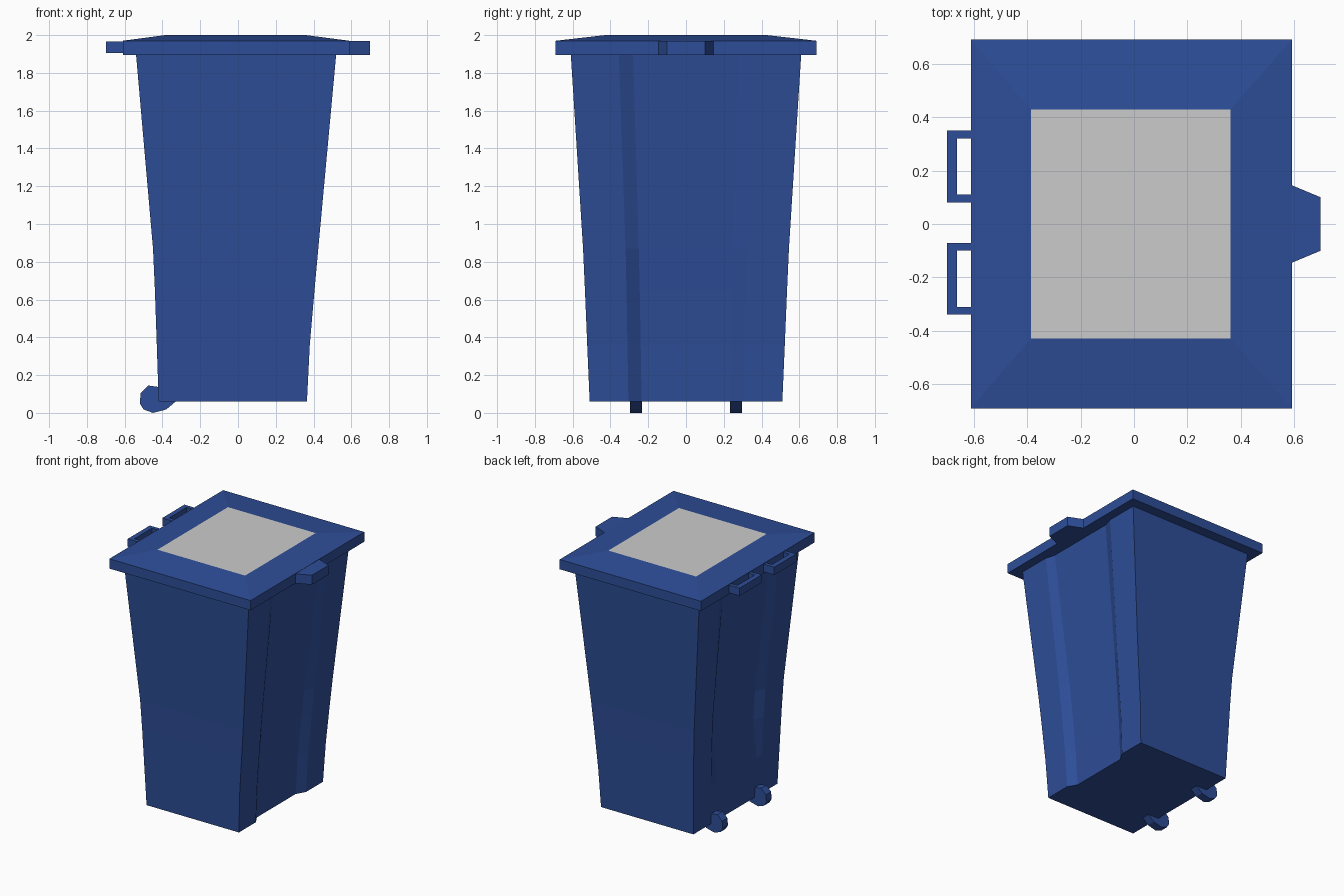
import bpy, bmesh

if "Cube" in bpy.data.objects:
    bpy.data.objects.remove(bpy.data.objects["Cube"])

blue = bpy.data.materials.new("blue_plastic")
blue.diffuse_color = (0.027, 0.076, 0.316, 1)
blue.use_nodes = True
blue.node_tree.nodes["Principled BSDF"].inputs["Base Color"].default_value = blue.diffuse_color
grey = bpy.data.materials.new("grey_panel")
grey.diffuse_color = (0.8, 0.8, 0.8, 1)
grey.use_nodes = True
grey.node_tree.nodes["Principled BSDF"].inputs["Base Color"].default_value = grey.diffuse_color


def loft(name, rings, cap_material=0):
    """Skin a stack of equal-length rings and cap both ends."""
    bm = bmesh.new()
    loops = [[bm.verts.new(p) for p in ring] for ring in rings]
    n = len(loops[0])
    for lo, hi in zip(loops, loops[1:]):
        for i in range(n):
            j = (i + 1) % n
            bm.faces.new((lo[i], lo[j], hi[j], hi[i]))
    bm.faces.new(loops[0][::-1])
    cap = bm.faces.new(loops[-1])
    bmesh.ops.recalc_face_normals(bm, faces=bm.faces)
    cap.material_index = cap_material
    mesh = bpy.data.meshes.new(name)
    bm.to_mesh(mesh)
    bm.free()
    mesh.materials.append(blue)
    mesh.materials.append(grey)
    obj = bpy.data.objects.new(name, mesh)
    bpy.context.collection.objects.link(obj)
    return obj


def rect(x0, x1, y, z):
    return [(x0, -y, z), (x1, -y, z), (x1, y, z), (x0, y, z)]


def plate(name, outline, z0, z1):
    return loft(name, [[(x, y, z) for x, y in outline] for z in (z0, z1)])


# Tapered body with a shallow recessed panel on each x side
# z, left x, right x, half depth, panel outer y, panel inner y, right recess, left recess
levels = [
    (0.06, -0.42, 0.365, 0.51, 0.305, 0.235, 0.040, 0.0),
    (0.36, -0.43, 0.380, 0.523, 0.310, 0.240, 0.040, 0.0),
    (0.65, -0.44, 0.405, 0.535, 0.315, 0.245, 0.040, 0.04),
    (0.87, -0.45, 0.425, 0.545, 0.320, 0.250, 0.038, 0.04),
    (1.90, -0.54, 0.520, 0.61, 0.355, 0.280, 0.022, 0.025),
]
rings = []
for z, xl, xr, y, a, b, d, e in levels:
    rings.append([(px, py, z) for px, py in (
        (xl, -y), (xr, -y), (xr, -a), (xr - d, -b), (xr - d, b), (xr, a),
        (xr, y), (xl, y), (xl, a), (xl + e, b), (xl + e, -b), (xl, -a))])
loft("bin_body", rings)

# Lid: overhanging rim, sloped top and grey centre panel
loft("lid", [rect(-0.61, 0.59, 0.69, 1.895), rect(-0.61, 0.59, 0.69, 1.97),
             rect(-0.385, 0.36, 0.428, 2.0)], cap_material=1)

# Lid grip tab
plate("lid_tab", [(0.58, -0.15), (0.59, -0.145), (0.698, -0.10),
                  (0.698, 0.10), (0.59, 0.145), (0.58, 0.15)], 1.895, 1.968)

# Pair of C-shaped handles and wheels
for side, label in ((-1, "front"), (1, "back")):
    c = 0.21 * side + 0.005
    plate(label + "_handle", [
        (-0.60, c - 0.134), (-0.70, c - 0.134), (-0.70, c + 0.134), (-0.60, c + 0.134),
        (-0.60, c + 0.105), (-0.662, c + 0.105), (-0.662, c - 0.105), (-0.60, c - 0.105)],
        1.905, 1.965)
    wheel = [(-0.52, 0.05), (-0.515, 0.105), (-0.475, 0.145), (-0.42, 0.137),
             (-0.38, 0.10), (-0.33, 0.06), (-0.38, 0.018), (-0.45, 0.0), (-0.50, 0.018)]
    w = 0.265 * side
    loft(label + "_wheel", [[(x, y, z) for x, z in wheel] for y in (w - 0.032, w + 0.032)])
